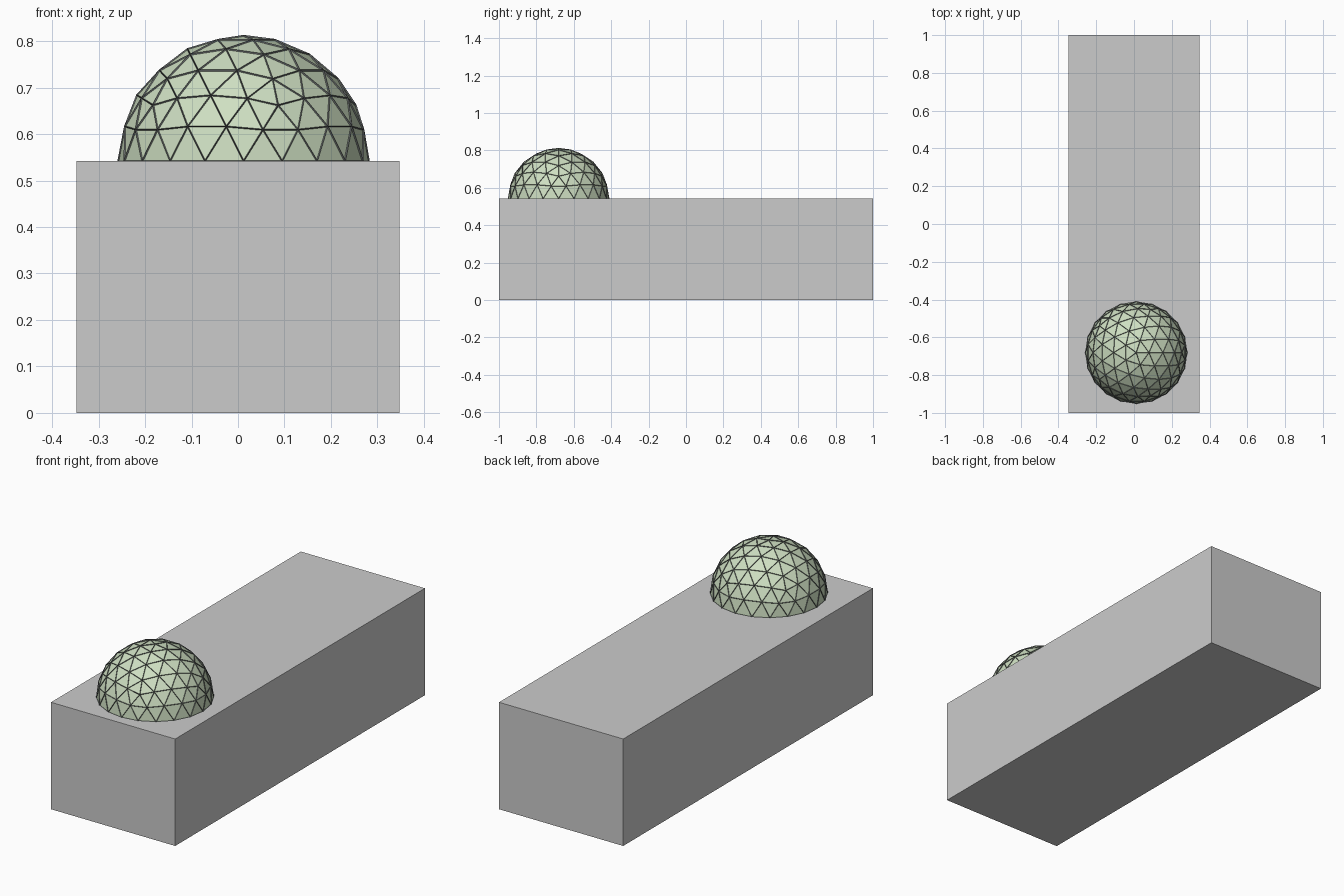
import bpy, bmesh
from mathutils import Matrix

if "Cube" in bpy.data.objects:
    bpy.data.objects.remove(bpy.data.objects["Cube"])

CENTRE = (0.012, -0.681, 0.542)


def material(name, colour):
    m = bpy.data.materials.new(name)
    m.diffuse_color = colour
    m.use_nodes = True
    m.node_tree.nodes["Principled BSDF"].inputs["Base Color"].default_value = m.diffuse_color
    return m


def make(name, bm, loc=(0, 0, 0), mat=None):
    me = bpy.data.meshes.new(name)
    bm.to_mesh(me)
    bm.free()
    ob = bpy.data.objects.new(name, me)
    ob.location = loc
    bpy.context.collection.objects.link(ob)
    if mat:
        me.materials.append(mat)
    return ob


def half_geodesic(radius):
    bm = bmesh.new()
    bmesh.ops.create_icosphere(bm, subdivisions=3, radius=radius)
    low = [f for f in bm.faces if f.calc_center_median().z < 0]
    bmesh.ops.delete(bm, geom=low, context='FACES')
    return bm


# Solid base block
bm = bmesh.new()
bmesh.ops.create_cube(bm, size=1, matrix=Matrix.Translation((0, 0, 0.271))
                      @ Matrix.Diagonal((0.696, 2, 0.542, 1)))
make("base_block", bm)

# Pale green dome panels
make("dome_panels", half_geodesic(0.2685), CENTRE,
     material("pale_green", (0.62, 0.74, 0.54, 1)))

# Dark struts along every panel edge
struts = make("dome_struts", half_geodesic(0.2685), CENTRE,
              material("dark_grey", (0.12, 0.13, 0.13, 1)))
wire = struts.modifiers.new("struts", 'WIREFRAME')
wire.thickness = 0.006
wire.offset = 0
wire.use_even_offset = False
